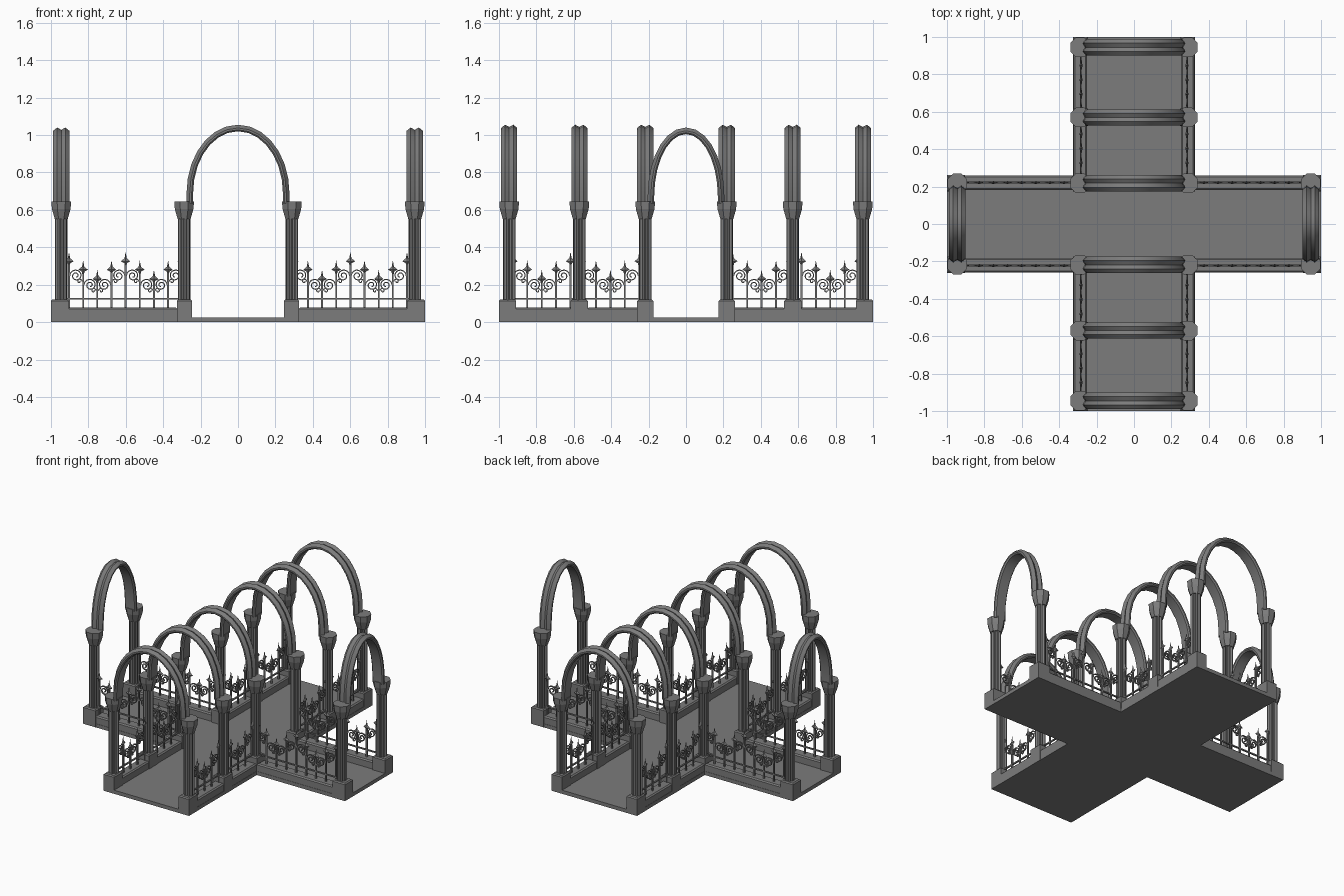
import bpy, bmesh, math
from mathutils import Vector

if "Cube" in bpy.data.objects:
    bpy.data.objects.remove(bpy.data.objects["Cube"])

stone = bpy.data.materials.new("dark grey stone")
stone.diffuse_color = (0.2, 0.2, 0.2, 1)
stone.use_nodes = True
stone.node_tree.nodes["Principled BSDF"].inputs["Base Color"].default_value = stone.diffuse_color


def finish(bm, name, mirror=True, smooth=None):
    """Turn a bmesh into an object; one quadrant is mirrored to all four."""
    bmesh.ops.recalc_face_normals(bm, faces=bm.faces)
    me = bpy.data.meshes.new(name)
    bm.to_mesh(me)
    bm.free()
    me.materials.append(stone)
    ob = bpy.data.objects.new(name, me)
    bpy.context.collection.objects.link(ob)
    if mirror:
        m = ob.modifiers.new("four_way", 'MIRROR')
        m.use_axis = (True, True, False)
        m.merge_threshold = 0.0005
    if smooth:
        bpy.ops.object.select_all(action='DESELECT')
        ob.select_set(True)
        bpy.context.view_layer.objects.active = ob
        bpy.ops.object.shade_smooth_by_angle(angle=math.radians(smooth))
    return ob


def loft(bm, rings, cap_end=True):
    """Skin a list of closed rings of points."""
    vs = [[bm.verts.new(p) for p in r] for r in rings]
    n = len(vs[0])
    for a, b in zip(vs, vs[1:]):
        for i in range(n):
            bm.faces.new((a[i], a[(i + 1) % n], b[(i + 1) % n], b[i]))
    bm.faces.new(vs[0][::-1])
    if cap_end:
        bm.faces.new(vs[-1])


def box(bm, x0, x1, y0, y1, z0, z1, chamfer=0.0):
    """Box, with an optional chamfered top."""
    def ring(z, c):
        return [(x0 + c, y0 + c, z), (x1 - c, y0 + c, z), (x1 - c, y1 - c, z), (x0 + c, y1 - c, z)]
    rings = [ring(z0, 0), ring(z1 - chamfer, 0)]
    if chamfer:
        rings.append(ring(z1, chamfer))
    loft(bm, rings)


def sweep(bm, path, section, to3d, first=None, last=None, cap_end=True):
    """Sweep section (depth, normal offset) along a flat path (s, z)."""
    rings = []
    for i, p in enumerate(path):
        t = Vector(path[min(i + 1, len(path) - 1)]) - Vector(path[max(i - 1, 0)])
        t.normalize()
        nrm = (t.y, -t.x)
        if i == 0 and first:
            nrm = first
        if i == len(path) - 1 and last:
            nrm = last
        rings.append([to3d(p[0] + nrm[0] * n, d, p[1] + nrm[1] * n) for d, n in section])
    loft(bm, rings, cap_end)


# cross-shaped floor slab
bm = bmesh.new()
q = [(1, 0.26), (0.325, 0.26), (0.325, 1)]
outline = (q + [(-x, y) for x, y in q[::-1]] + [(-x, -y) for x, y in q]
           + [(x, -y) for x, y in q[::-1]])
face = bm.faces.new([bm.verts.new((x, y, 0)) for x, y in outline])
ext = bmesh.ops.extrude_face_region(bm, geom=[face])
bmesh.ops.translate(bm, vec=(0, 0, 0.025),
                    verts=[v for v in ext['geom'] if isinstance(v, bmesh.types.BMVert)])
finish(bm, "floor", mirror=False)

# low walls under the fences
bm = bmesh.new()
box(bm, 0.325, 0.91, 0.183, 0.258, 0.002, 0.077, 0.008)
box(bm, 0.25, 0.323, 0.255, 0.53, 0.002, 0.077, 0.008)
box(bm, 0.25, 0.323, 0.61, 0.92, 0.002, 0.077, 0.008)
finish(bm, "low_wall")

# column positions in one quadrant, and plinth extents
columns = [(0.288, 0.945), (0.288, 0.57), (0.288, 0.218), (0.945, 0.218)]
plinths = [(0.246, 0.326, 0.908, 1.0), (0.246, 0.326, 0.525, 0.617),
           (0.246, 0.326, 0.175, 0.261), (0.904, 1.0, 0.175, 0.261)]
bm = bmesh.new()
for x0, x1, y0, y1 in plinths:
    box(bm, x0, x1, y0, y1, 0, 0.12, 0.007)
finish(bm, "plinth")

# clustered shafts
bm = bmesh.new()
for cx, cy in columns:
    def shaft_ring(z):
        pts = []
        for i in range(24):
            a = 2 * math.pi * (i + 0.5) / 24
            r = 0.024 if i % 3 == 2 else 0.0335
            pts.append((cx + r * math.cos(a), cy + r * math.sin(a), z))
        return pts
    loft(bm, [shaft_ring(0.115), shaft_ring(0.57)])
finish(bm, "column_shaft")

# octagonal capitals
bm = bmesh.new()
for cx, cy in columns:
    rings = []
    for z, r in [(0.55, 0.037), (0.563, 0.041), (0.605, 0.054), (0.645, 0.057)]:
        rings.append([(cx + r * math.cos(math.pi * (i + .5) / 4),
                       cy + r * math.sin(math.pi * (i + .5) / 4), z) for i in range(8)])
    loft(bm, rings)
finish(bm, "capital")

# arches: half of each, closed by the mirror
section = [(-0.035, 0), (-0.043, 0.008), (-0.043, 0.018), (-0.022, 0.035), (0, 0.023),
           (0.022, 0.035), (0.043, 0.018), (0.043, 0.008), (0.035, 0)]


def half_arch(bm, a, spring, top, to3d):
    path = [(a, 0.635)]
    for i in range(8):
        t = math.pi / 2 * i / 7
        path.append((a * math.cos(t) if i < 7 else 0, spring + (top - spring) * math.sin(t)))
    sweep(bm, path, section, to3d, first=(1, 0), last=(0, 1), cap_end=False)
    # leave the crown open so both halves join
    bm.faces.ensure_lookup_table()


bm = bmesh.new()
for y in (0.945, 0.57, 0.218):
    half_arch(bm, 0.24, 0.69, 1.02, lambda s, d, z, y=y: (s, y + d, z))
finish(bm, "long_arm_arch", smooth=30)
bm = bmesh.new()
half_arch(bm, 0.17, 0.67, 1.005, lambda s, d, z: (0.945 + d, s, z))
finish(bm, "end_arch", smooth=30)

# wrought fences: bars, rail, spear finials and scrolls
HI, MID, LOW = 0.375, 0.33, 0.28
wire = [(-0.004, -0.003), (0.004, -0.003), (0.004, 0.003), (-0.004, 0.003)]


def finial(bm, s, top, to3d):
    right = [(0.006, -0.033), (0.025, -0.05), (0.007, -0.06)]
    ring = [(0, 0)] + right + [(0, -0.1)] + [(-x, z) for x, z in right[::-1]]
    vs = [bm.verts.new(to3d(s + x, 0, top + z)) for x, z in ring]
    for d in (-0.009, 0.009):
        c = bm.verts.new(to3d(s, d, top - 0.05))
        for i in range(8):
            bm.faces.new((vs[i], vs[(i + 1) % 8], c))


def curl(bm, cs, cz, r, turns, side, to3d):
    n = int(14 * turns)
    path = []
    for i in range(n + 1):
        t = i / n
        a = 2 * math.pi * turns * t
        rad = r * (1 - 0.8 * t)
        path.append((cs + side * rad * math.cos(a), cz + rad * math.sin(a)))
    sweep(bm, path, wire, to3d)


def fence(bm, bars, s0, s1, to3d):
    rail = [(-0.005, -0.004), (0.005, -0.004), (0.005, 0.004), (-0.005, 0.004)]
    sweep(bm, [(s0, 0.125), (s1, 0.125)], rail, to3d)
    for s, top in bars:
        sweep(bm, [(s, 0.07), (s, top - 0.06)], [(d, n * 1.2) for d, n in rail], to3d)
        finial(bm, s, top, to3d)
    for (sa, ta), (sb, tb) in zip(bars, bars[1:]):
        side = -1 if ta > tb else 1          # towards the taller bar
        mid, z = (sa + sb) / 2, min(ta, tb) - 0.09
        curl(bm, mid, z + 0.008, 0.034, 1.75, side, to3d)
        curl(bm, mid - side * 0.018, z - 0.022, 0.014, 1.1, -side, to3d)


bm = bmesh.new()
tops = [HI, MID, LOW, MID, HI, MID, LOW, MID, HI]
fence(bm, [(0.298 + 0.0757 * i, t) for i, t in enumerate(tops)], 0.3, 0.93,
      lambda s, d, z: (s, 0.222 + d, z))
finish(bm, "side_arm_fence")
bm = bmesh.new()
for start in (0.25, 0.617):
    fence(bm, [(start + 0.077 * i, t) for i, t in enumerate(tops[:5])], start - 0.02, start + 0.31,
          lambda s, d, z: (0.283 + d, s, z))
finish(bm, "long_arm_fence")
